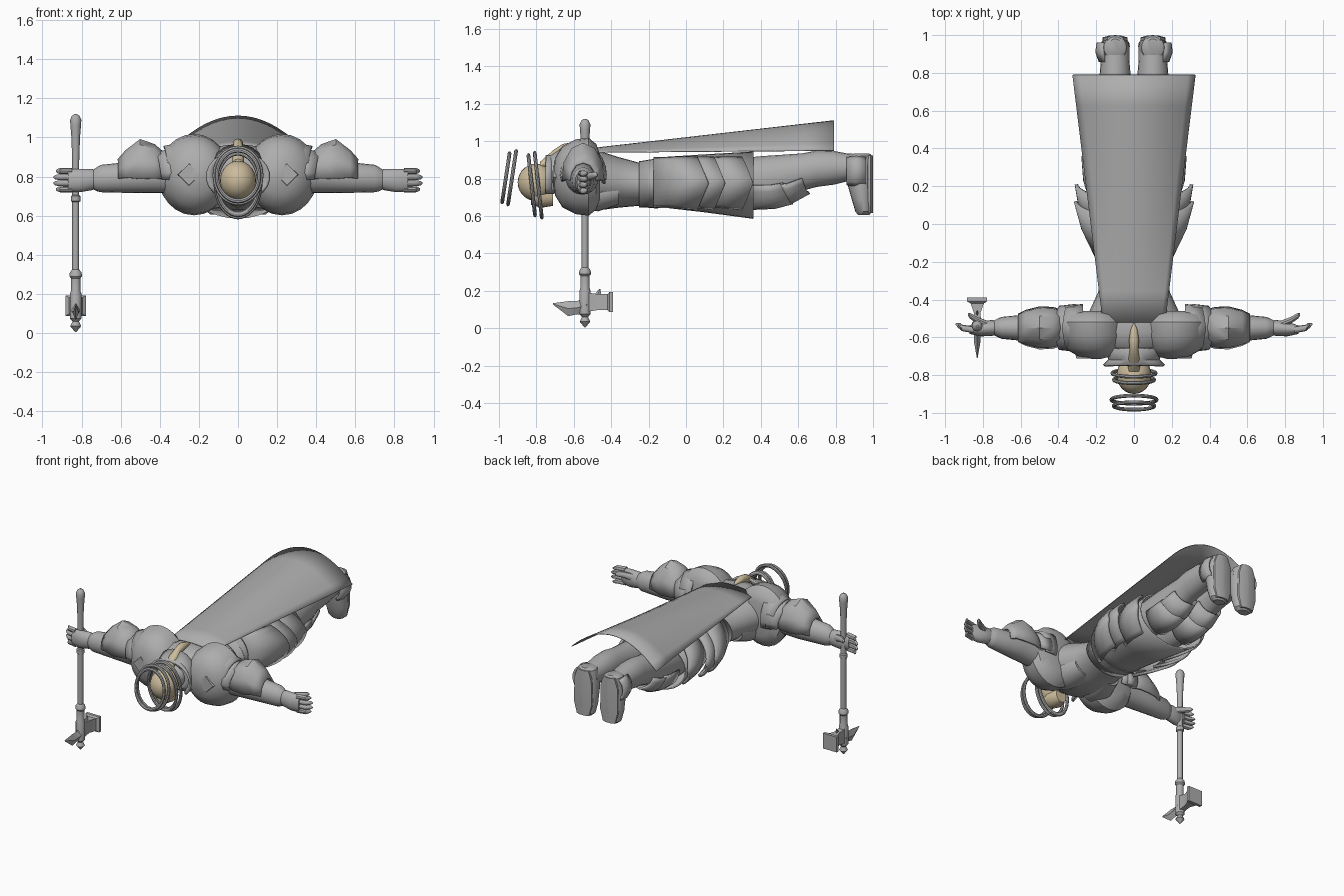
import bpy
import bmesh
from math import pi, cos, sin

cube = bpy.data.objects.get("Cube")
if cube:
    bpy.data.objects.remove(cube, do_unlink=True)


def material(name, colour):
    mat = bpy.data.materials.new(name)
    mat.use_nodes = True
    mat.diffuse_color = colour
    mat.node_tree.nodes["Principled BSDF"].inputs["Base Color"].default_value = colour
    return mat


GREY = material("plain grey", (.42, .42, .42, 1))
TAN = material("warm tan", (.6, .5, .33, 1))
built = []


def place(axis, t, u, v):
    return {"x": (t, u, v), "y": (u, t, v), "z": (u, v, t)}[axis]


def finish(name, bm, mat, mirror, thick):
    bmesh.ops.recalc_face_normals(bm, faces=bm.faces[:])
    mesh = bpy.data.meshes.new(name)
    bm.to_mesh(mesh)
    bm.free()
    mesh.materials.append(mat)
    obj = bpy.data.objects.new(name, mesh)
    bpy.context.collection.objects.link(obj)
    if thick:
        solid = obj.modifiers.new("thickness", "SOLIDIFY")
        solid.thickness = thick
        solid.offset = 0
    if mirror:
        obj.modifiers.new("both sides", "MIRROR")
    built.append(obj)
    return obj


def loft(name, axis, sections, mat=GREY, mirror=False, sides=20, turn=0, caps=True, thick=0):
    """Closed tube through elliptical sections (t, u, v, radius_u, radius_v)."""
    bm = bmesh.new()
    rings = []
    for t, u, v, ru, rv in sections:
        angles = [turn + 2 * pi * i / sides for i in range(sides)]
        rings.append([bm.verts.new(place(axis, t, u + ru * cos(a), v + rv * sin(a))) for a in angles])
    for low, high in zip(rings, rings[1:]):
        for i in range(sides):
            j = (i + 1) % sides
            bm.faces.new((low[i], low[j], high[j], high[i]))
    if caps:
        bm.faces.new(rings[0])
        bm.faces.new(rings[-1])
    return finish(name, bm, mat, mirror, thick)


def sheet(name, shape, across, along, mirror=False, thick=.012):
    """Thin plate from shape(u, v), with u in -1..1 and v in 0..1."""
    bm = bmesh.new()
    rows = [[bm.verts.new(shape(2 * i / across - 1, j / along)) for i in range(across + 1)]
            for j in range(along + 1)]
    for low, high in zip(rows, rows[1:]):
        for i in range(across):
            bm.faces.new((low[i], low[i + 1], high[i + 1], high[i]))
    return finish(name, bm, GREY, mirror, thick)


def guard(name, axis, middle, half, sections, point=0, across=12, thick=.014):
    """Armour plate wrapping part way round a limb, with a pointed far edge."""
    last = len(sections) - 1

    def shape(u, v):
        t, cu, cv, ru, rv = sections[round(v * last)]
        a = middle + half * u
        return place(axis, t + point * v * (1 - abs(u)), cu + ru * cos(a), cv + rv * sin(a))
    return sheet(name, shape, across, last, True, thick)


def ring(name, y, z, width, height, tilt, minor=.01):
    bpy.ops.mesh.primitive_torus_add(major_radius=width, minor_radius=minor, major_segments=40,
                                     minor_segments=8, location=(0, y, z),
                                     rotation=(pi / 2 + tilt, 0, 0))
    obj = bpy.context.object
    obj.name = name
    obj.scale.y = height / width
    obj.data.materials.append(GREY)
    built.append(obj)


# Torso, neck and skirt
loft("torso", "y", [(-.69, 0, .8, .1, .09), (-.65, 0, .81, .2, .13), (-.57, 0, .81, .27, .155),
                    (-.47, 0, .79, .24, .16), (-.36, 0, .78, .19, .135), (-.25, 0, .77, .17, .115),
                    (-.12, 0, .775, .19, .13)], sides=28)
loft("neck", "y", [(-.76, 0, .78, .06, .06), (-.66, 0, .8, .08, .08)])
loft("skirt", "y", [(-.25, 0, .77, .174, .118), (-.1, 0, .78, .2, .132), (.1, 0, .775, .22, .15),
                    (.36, 0, .765, .25, .175)], sides=28, caps=False, thick=.01)
loft("belt", "y", [(-.2, 0, .772, .19, .128), (-.15, 0, .775, .2, .135)], sides=28)
loft("breast_plates", "y", [(-.62, .12, .74, .04, .04), (-.57, .12, .72, .09, .08),
                            (-.47, .11, .72, .11, .095), (-.36, .09, .73, .09, .07)], mirror=True)

# Cape arched over the back
sheet("cape", lambda u, v: ((.165 + .16 * v) * u, -.52 + 1.31 * v,
                            .94 + .01 * v + (.02 + .14 * v) * (1 - u * u)), 16, 8, thick=.004)

# Layered hip plates
for number, (start, end, wide, flare) in enumerate([(-.17, .06, .2, .31), (.0, .15, .24, .305),
                                                    (.1, .3, .22, .27)]):
    guard("hip_plate_" + str(number + 1), "y", 0, .85,
          [(start, 0, .78, wide, .17), ((start + end) / 2, 0, .78, (wide + flare) / 2 + .015, .175),
           (end, 0, .775, flare, .18)], point=.06, thick=.018)

# Legs with knee plates, greaves and boots
loft("legs", "y", [(.1, .1, .78, .09, .11), (.4, .1, .79, .098, .13), (.52, .1, .81, .09, .118),
                   (.62, .1, .835, .082, .1), (.7, .1, .853, .085, .097), (.79, .1, .858, .082, .09),
                   (.86, .1, .86, .076, .075), (.94, .1, .86, .075, .07)], mirror=True)
guard("thigh_plates", "y", -pi / 2, 1.4, [(.36, .1, .79, .1, .15), (.45, .1, .79, .105, .145),
                                         (.52, .1, .8, .1, .13)], point=.05)
guard("knee_plates", "y", -pi / 2, 1.3, [(.46, .1, .8, .1, .125), (.54, .1, .81, .105, .14),
                                        (.62, .1, .83, .09, .105)], point=.04)
loft("boots", "z", [(.605, .1, .95, .04, .03), (.625, .1, .95, .065, .045), (.69, .1, .943, .078, .057),
                    (.78, .1, .93, .077, .07), (.87, .1, .925, .075, .075), (.92, .1, .935, .06, .062),
                    (.935, .1, .94, .035, .04)], mirror=True)
loft("soles", "z", [(.615, .1, .98, .05, .02), (.69, .1, .98, .072, .02), (.86, .1, .98, .07, .02),
                    (.925, .1, .98, .045, .02)], mirror=True, sides=8, turn=pi / 8)
guard("ankle_plates", "y", 0, .9, [(.86, .1, .84, .08, .09), (.91, .1, .84, .098, .1),
                                  (.96, .1, .84, .092, .09)], across=6)

# Arms with shoulder domes, lames and elbow plates
loft("arms", "x", [(.2, -.56, .82, .1, .12), (.36, -.56, .81, .085, .095), (.5, -.55, .8, .08, .085),
                   (.58, -.55, .795, .07, .078), (.7, -.55, .79, .058, .07),
                   (.72, -.55, .787, .05, .062), (.74, -.55, .785, .04, .05)], mirror=True)
loft("shoulder_domes", "y", [(-.715, .2, .81, .02, .02), (-.7, .205, .81, .09, .1),
                             (-.66, .215, .81, .15, .165), (-.59, .22, .81, .178, .2),
                             (-.52, .225, .81, .185, .208), (-.48, .225, .81, .16, .175),
                             (-.46, .225, .81, .1, .12)], mirror=True, sides=24)
loft("chest_diamonds", "y", [(-.712, .25, .81, .055, .055), (-.69, .25, .81, .06, .06)],
     mirror=True, sides=4)
for number, x in enumerate((.33, .37)):
    guard("shoulder_lame_" + str(number + 1), "x", pi / 2, 1.9,
          [(x - .06, -.55, .82, .12, .15 - number * .03),
           (x + .02, -.55, .82, .11, .13 - number * .03)], point=.03)
guard("elbow_plates", "x", pi / 2, 1.7, [(.36, -.55, .8, .085, .1), (.43, -.55, .81, .105, .15),
                                        (.5, -.55, .81, .108, .175), (.57, -.55, .81, .09, .12),
                                        (.61, -.55, .8, .07, .085)], across=6)

# Hands
loft("palms", "x", [(.72, -.55, .785, .035, .045), (.75, -.55, .785, .042, .055),
                    (.81, -.555, .78, .04, .06), (.87, -.56, .78, .022, .056)], mirror=True)
for number in range(4):
    z = .735 + .031 * number
    tip = .95 - .012 * abs(number - 1.5)
    loft("finger_" + str(number + 1), "x", [(.85, -.56, z, .018, .017), (.91, -.55, z, .017, .016),
                                            (tip - .01, -.535, z, .012, .012),
                                            (tip, -.53, z, .004, .004)], mirror=True, sides=10)
loft("thumbs", "x", [(.77, -.535, .8, .02, .025), (.83, -.51, .815, .018, .02),
                     (.87, -.485, .82, .015, .015), (.88, -.478, .82, .005, .005)], mirror=True, sides=10)

# Head, face and tied hair
bpy.ops.mesh.primitive_uv_sphere_add(segments=24, ring_count=14, location=(0, -.8, .78))
head = bpy.context.object
head.name = "head"
head.scale = (.092, .1, .1)
head.data.materials.append(TAN)
built.append(head)
loft("jaw", "y", [(-.83, 0, .72, .06, .06), (-.77, 0, .71, .065, .065), (-.71, 0, .7, .04, .045)], TAN)
loft("nose", "y", [(-.81, 0, .67, .006, .01), (-.775, 0, .655, .014, .018)], TAN, sides=8)
loft("hair_tail", "y", [(-.78, 0, .86, .03, .03), (-.71, 0, .92, .032, .032), (-.66, 0, .955, .024, .03),
                        (-.61, 0, .97, .026, .024), (-.56, 0, .965, .018, .016),
                        (-.525, 0, .96, .003, .003)], TAN, sides=12)

# Crown bands round the head, floating halo and collar
for number in range(2):
    ring("crown_band_" + str(number + 1), -.79 - .035 * number, .765, .115 - .008 * number,
         .17 - .012 * number, .11)
    ring("halo_band_" + str(number + 1), -.93 - .033 * number, .805, .12 - .012 * number,
         .143 - .012 * number, -.15)
guard("collar", "y", pi / 4, 1.5, [(-.75, .01, .8, .15, .12), (-.72, .01, .8, .12, .12),
                                  (-.66, .01, .82, .13, .14)], across=10)

# War hammer held upright through the right hand
shaft = [(.005, .003), (.035, .028), (.06, .016), (.075, .03), (.2, .03), (.215, .024), (.28, .024),
         (.29, .032), (.31, .03), (.325, .018), (.67, .018), (.675, .025), (.7, .025), (.705, .018),
         (.88, .018), (1.0, .022), (1.06, .027), (1.09, .029), (1.11, .02), (1.12, .006)]
loft("hammer_shaft", "z", [(z, -.83, -.54, r, r) for z, r in shaft], sides=12)
loft("hammer_head", "y", [(-.54, -.83, .14, .03, .075), (-.47, -.83, .14, .025, .06),
                          (-.42, -.83, .14, .05, .06), (-.41, -.83, .14, .075, .075),
                          (-.39, -.83, .14, .075, .075)], sides=4, turn=pi / 4)
loft("hammer_beak", "y", [(-.53, -.83, .125, .03, .055), (-.58, -.83, .11, .018, .035),
                          (-.63, -.83, .105, .016, .04), (-.71, -.83, .13, .002, .004)], sides=4)
loft("hammer_prong", "z", [(.14, -.83, -.49, .015, .035), (.21, -.83, -.46, .002, .004)], sides=4)

# Smooth rounded surfaces while keeping hard edges
bpy.ops.object.select_all(action="DESELECT")
for obj in built:
    obj.select_set(True)
bpy.context.view_layer.objects.active = built[0]
bpy.ops.object.shade_smooth_by_angle(angle=pi / 5)
